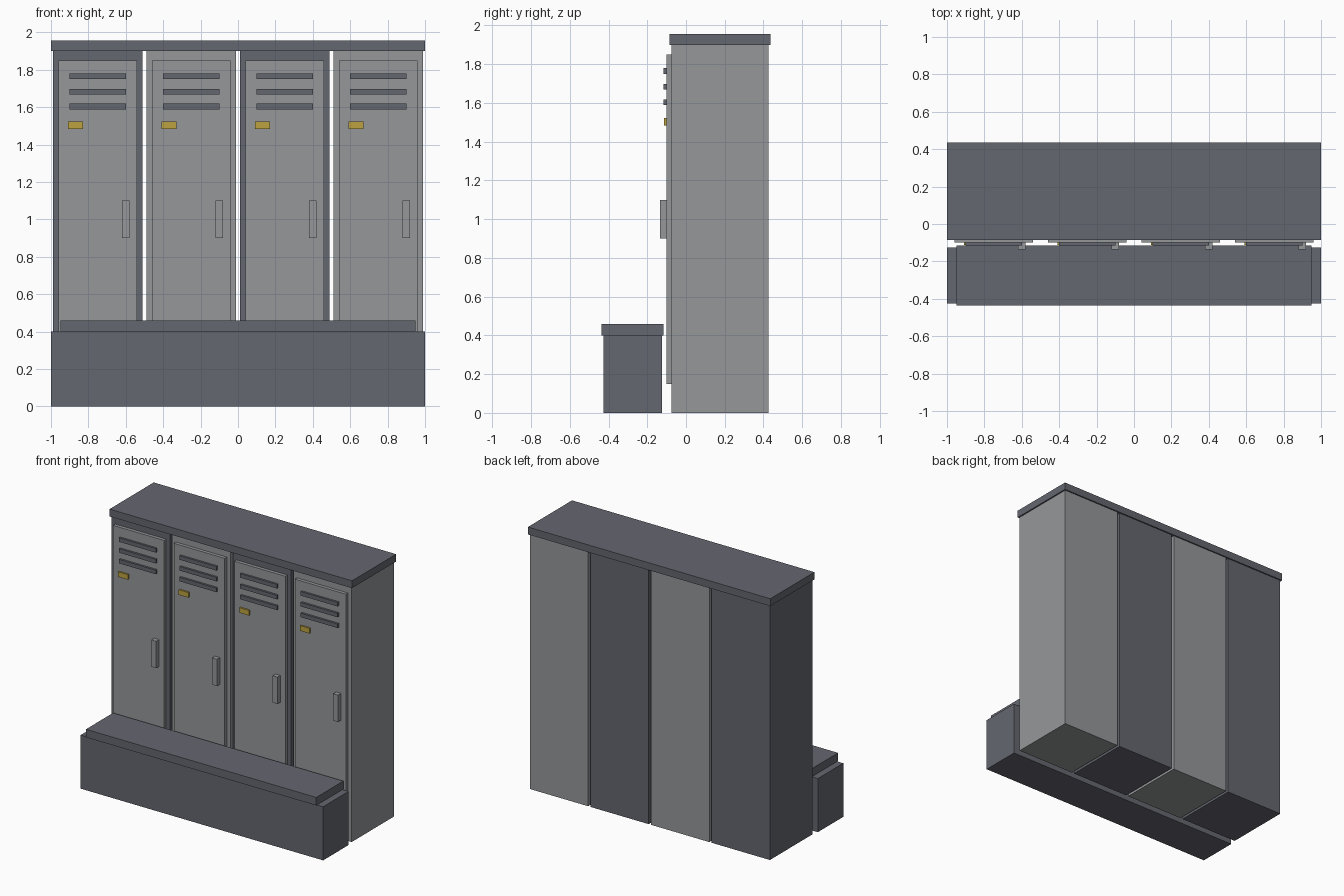
import bpy

if "Cube" in bpy.data.objects:
    bpy.data.objects.remove(bpy.data.objects["Cube"])


def material(name, rgb):
    m = bpy.data.materials.new(name)
    m.diffuse_color = (*rgb, 1)
    m.use_nodes = True
    m.node_tree.nodes["Principled BSDF"].inputs["Base Color"].default_value = m.diffuse_color
    return m


dark = material("dark grey paint", (0.13, 0.135, 0.16))
light = material("light grey paint", (0.30, 0.31, 0.32))
brass = material("brass yellow", (0.50, 0.36, 0.05))


def box(name, mat, x, y, z):
    """Box from (min, max) ranges on each axis."""
    bpy.ops.mesh.primitive_cube_add(size=1, location=[(a + b) / 2 for a, b in (x, y, z)])
    o = bpy.context.object
    o.name = name
    o.scale = [b - a for a, b in (x, y, z)]
    bpy.ops.object.transform_apply(location=False, rotation=False, scale=True)
    o.data.materials.append(mat)
    return o


# Four lockers with alternating body colours
for i in range(4):
    cx = -0.75 + 0.5 * i
    n = i + 1
    box(f"locker_body_{n}", light if i % 2 else dark, (cx - 0.24, cx + 0.24), (-0.075, 0.425), (0, 1.9))
    box(f"locker_door_{n}", light, (cx - 0.21, cx + 0.21), (-0.1, -0.075), (0.15, 1.85))
    # Vent slats
    for j, z in enumerate((1.764, 1.683, 1.603)):
        box(f"vent_{n}_{j + 1}", dark, (cx - 0.152, cx + 0.152), (-0.115, -0.1), (z - 0.015, z + 0.015))
    # Number plate and handle
    box(f"plate_{n}", brass, (cx - 0.16, cx - 0.08), (-0.113, -0.1), (1.484, 1.522))
    box(f"handle_{n}", light, (cx + 0.13, cx + 0.17), (-0.135, -0.1), (0.9, 1.1))

# Shared top panel
box("top_panel", dark, (-1, 1), (-0.085, 0.435), (1.9, 1.955))

# Bench
box("bench_base", dark, (-1, 1), (-0.425, -0.125), (0, 0.4))
box("bench_seat", dark, (-0.95, 0.95), (-0.435, -0.115), (0.4, 0.46))
